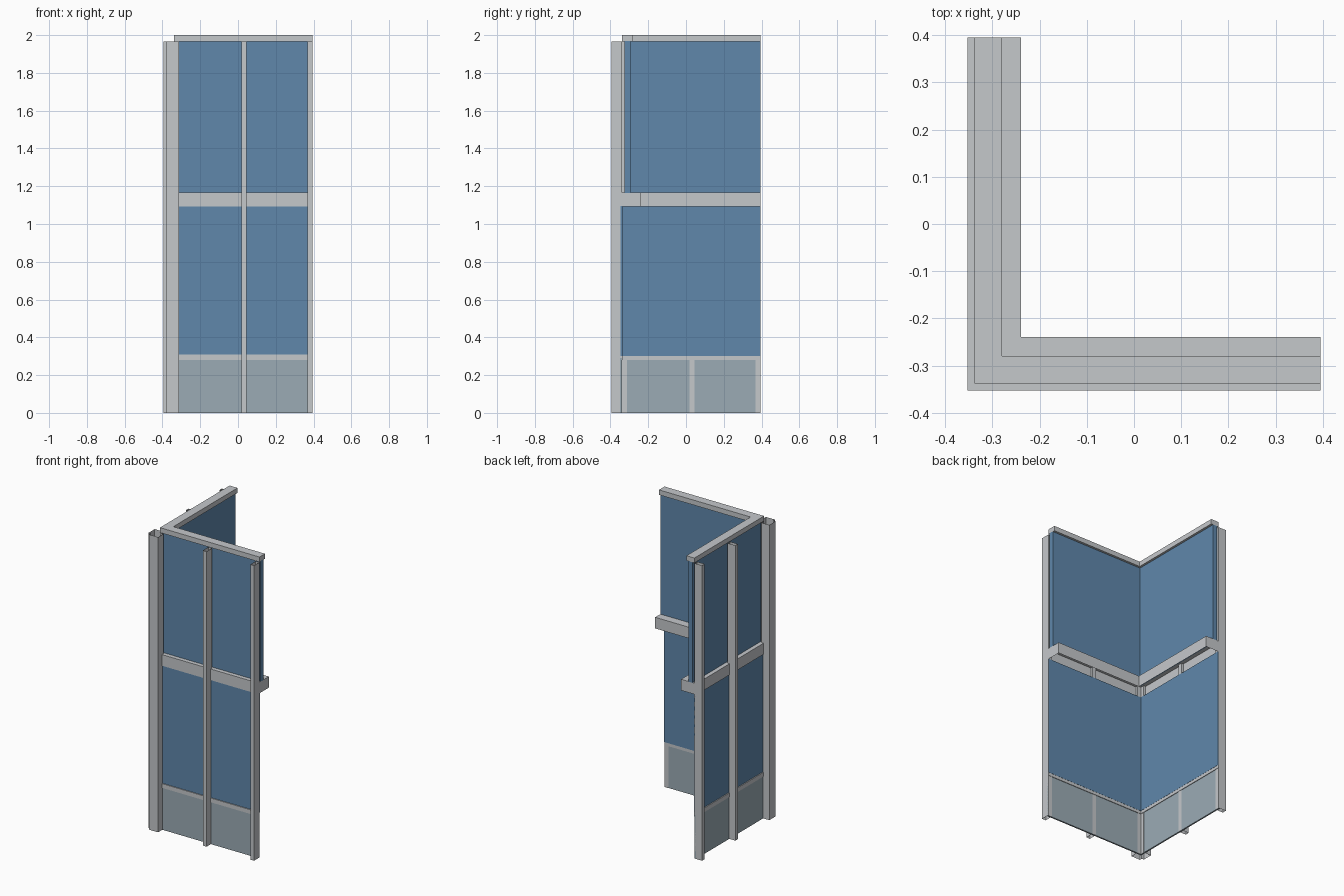
import bpy
import bmesh

cube = bpy.data.objects.get("Cube")
if cube:
    bpy.data.objects.remove(cube, do_unlink=True)

END = 0.395      # free end of both walls, and outermost face of the posts
POST_TOP = 1.965


def material(name, color):
    m = bpy.data.materials.new(name)
    m.use_nodes = True
    m.diffuse_color = (*color, 1)
    m.node_tree.nodes["Principled BSDF"].inputs["Base Color"].default_value = (*color, 1)
    return m


frame = material("light grey metal", (0.56, 0.58, 0.60))
glass = material("blue glass", (0.115, 0.245, 0.41))
panel = material("grey blue panel", (0.33, 0.41, 0.46))


def prism(name, outline, z0, z1, mat, top=True, bottom=True):
    """Upright prism over an outline, with optional end faces."""
    bm = bmesh.new()
    low = [bm.verts.new((x, y, z0)) for x, y in outline]
    high = [bm.verts.new((x, y, z1)) for x, y in outline]
    n = len(outline)
    for i in range(n):
        j = (i + 1) % n
        bm.faces.new((low[i], low[j], high[j], high[i]))
    if top:
        bm.faces.new(high)
    if bottom:
        bm.faces.new(low[::-1])
    bmesh.ops.recalc_face_normals(bm, faces=bm.faces)
    mesh = bpy.data.meshes.new(name)
    bm.to_mesh(mesh)
    bm.free()
    mesh.materials.append(mat)
    obj = bpy.data.objects.new(name, mesh)
    bpy.context.collection.objects.link(obj)
    return obj


def corner_bar(name, outer, inner, z0, z1, mat, **caps):
    """L-shaped run that follows both walls around the corner."""
    outline = [(outer, outer), (END, outer), (END, inner),
               (inner, inner), (inner, END), (outer, END)]
    return prism(name, outline, z0, z1, mat, **caps)


# Infill: base panel, lower and upper glazing
corner_bar("base_panel", -0.350, -0.340, 0, 0.29, panel)
corner_bar("lower_glass", -0.347, -0.335, 0.30, 1.095, glass)
corner_bar("upper_glass", -0.325, -0.295, 1.165, 1.97, glass)

# Horizontal rails; the transom is a channel open underneath
corner_bar("sill_rail", -0.353, -0.336, 0.28, 0.308, frame)
corner_bar("transom", -0.353, -0.24, 1.093, 1.167, frame, bottom=False)
corner_bar("top_rail", -0.338, -0.28, 1.967, 2.0, frame)

# Hollow uprights, mirrored onto the second wall
for label, a, b in (("middle_mullion", 0.018, 0.045), ("end_post", 0.367, END)):
    outline = [(a, -END), (b, -END), (b, -0.338), (a, -0.338)]
    prism("front_" + label, outline, 0, POST_TOP, frame, top=False, bottom=False)
    prism("side_" + label, [(y, x) for x, y in outline], 0, POST_TOP, frame,
          top=False, bottom=False)

# Hollow corner post wrapping the outside of the corner
half = [(-0.378, -END), (-0.312, -END), (-0.312, -0.338)]
corner = half + [(-0.338, -0.338)] + [(y, x) for x, y in half[::-1]] + [(-0.378, -0.378)]
prism("corner_post", corner, 0, POST_TOP, frame, top=False, bottom=False)
